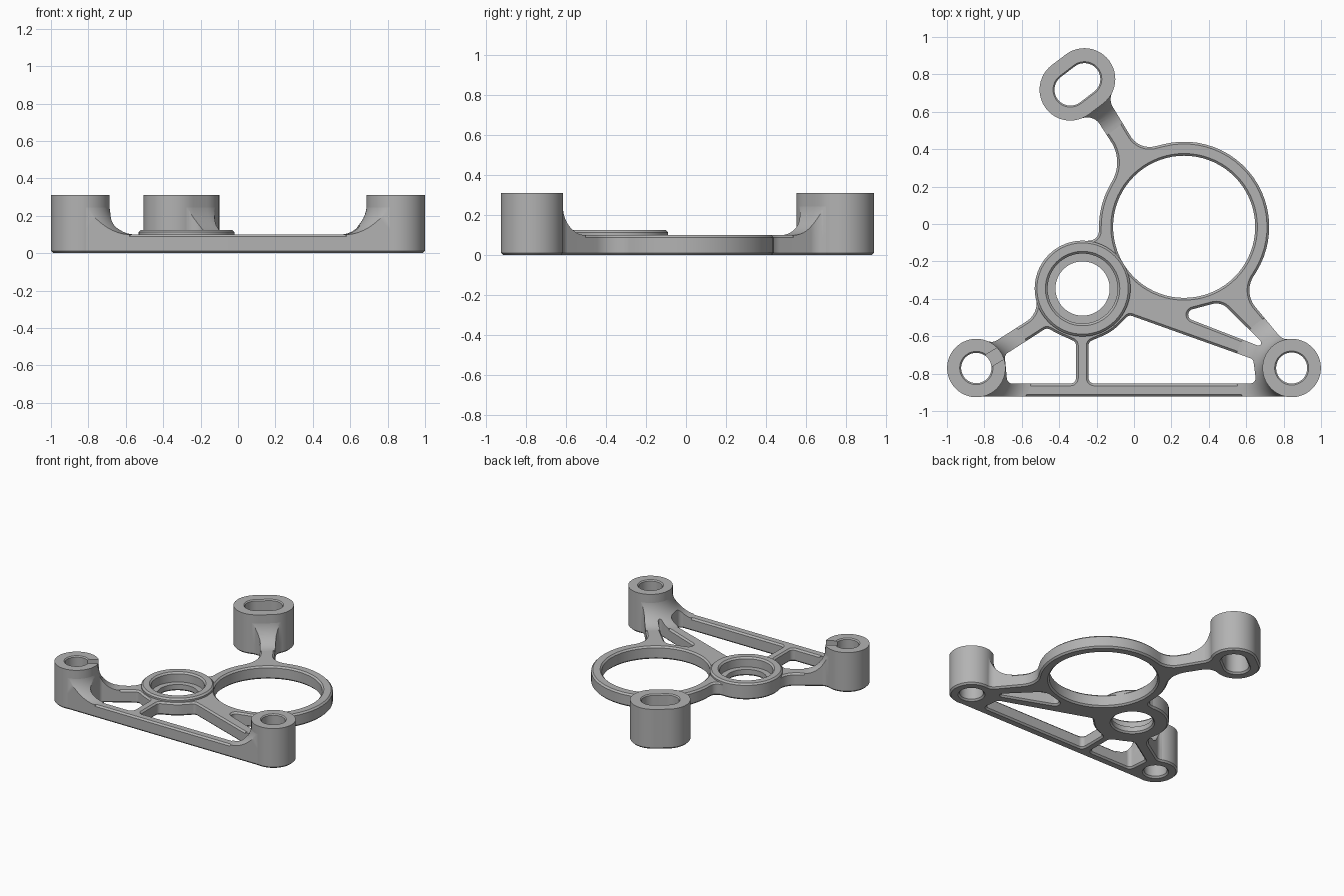
import bpy
import bmesh
import math
from mathutils import Vector

old = bpy.data.objects.get("Cube")
if old:
    bpy.data.objects.remove(old, do_unlink=True)

# One plain metal colour
metal = bpy.data.materials.new("grey_metal")
metal.use_nodes = True
metal.diffuse_color = (0.45, 0.45, 0.45, 1)
metal.node_tree.nodes["Principled BSDF"].inputs["Base Color"].default_value = metal.diffuse_color

TAU = math.tau
CHAMFER = 0.012
THICK = 0.10      # plate thickness
TALL = 0.31       # boss height
ARC_STEPS = 24


def polar(c, r, a):
    return Vector((c[0] + r * math.cos(a), c[1] + r * math.sin(a)))


def contour(chain, grow=0.0):
    """Closed outline: tangent chain of circles (x, y, r), r < 0 bends inward."""
    if len(chain) == 1:
        x, y, r = chain[0]
        return [polar((x, y), r + grow, TAU * i / 72) for i in range(72)]
    normals = []
    for a, b in zip(chain, chain[1:] + chain[:1]):
        d = Vector(b[:2]) - Vector(a[:2])
        k = max(-1.0, min(1.0, (a[2] - b[2]) / d.length))
        normals.append(math.atan2(d.y, d.x) - math.acos(k))
    points = []
    for i, (x, y, r) in enumerate(chain):
        start, sign = normals[i - 1], math.copysign(1, r)
        sweep = (sign * (normals[i] - start)) % TAU
        if sweep > 5.9:
            sweep = 0.01
        points += [polar((x, y), r + grow, start + sign * sweep * s / ARC_STEPS)
                   for s in range(ARC_STEPS + 1)]
    return points


def loft(name, walls):
    """Solid from walls (chain, [(grow, z), ...]); ends are capped flat."""
    bm = bmesh.new()
    caps = ([], [])
    for chain, levels in walls:
        rings = [[bm.verts.new((p.x, p.y, z)) for p in contour(chain, g)] for g, z in levels]
        n = len(rings[0])
        for low, high in zip(rings, rings[1:]):
            for i in range(n):
                j = (i + 1) % n
                bm.faces.new((low[i], low[j], high[j], high[i]))
        for cap, ring in zip(caps, (rings[0], rings[-1])):
            cap += [bm.edges.get((ring[i], ring[(i + 1) % n])) for i in range(n)]
    for cap, up in zip(caps, (-1, 1)):
        bmesh.ops.triangle_fill(bm, edges=cap, use_beauty=True, normal=(0, 0, up))
    bmesh.ops.remove_doubles(bm, verts=bm.verts[:], dist=0.00002)
    bmesh.ops.recalc_face_normals(bm, faces=bm.faces[:])
    mesh = bpy.data.meshes.new(name)
    bm.to_mesh(mesh)
    bm.free()
    mesh.materials.append(metal)
    ob = bpy.data.objects.new(name, mesh)
    bpy.context.collection.objects.link(ob)
    return ob


def boolean(ob, tool, operation):
    mod = ob.modifiers.new("cut", 'BOOLEAN')
    mod.object, mod.operation, mod.solver = tool, operation, 'EXACT'
    graph = bpy.context.evaluated_depsgraph_get()
    mesh = bpy.data.meshes.new_from_object(ob.evaluated_get(graph))
    ob.modifiers.clear()
    ob.data = mesh


def sides(bottom, top, inset):
    """Wall levels with a chamfer at both ends; inset < 0 for holes."""
    s = math.copysign(CHAMFER, inset)
    return [(-s, bottom), (0, bottom + CHAMFER), (0, top - CHAMFER), (-s, top)]


def resized(chain, grow):
    return [(x, y, r + grow) for x, y, r in chain]


# Shared shapes
ring = (0.268, -0.015, 0.455)
collar = (-0.275, -0.345, 0.25)
collar_bend = (-0.275, -0.345, -0.275)
bosses = {
    "right_boss": [(-0.843, -0.77, 0.156)],
    "left_boss": [(0.843, -0.77, 0.156)],
    "rear_slot_boss": [(-0.265, 0.775, 0.165), (-0.34, 0.718, 0.165)],
}
bore_shrink = {"right_boss": 0.075, "left_boss": 0.073, "rear_slot_boss": 0.08}

# Plate outline, counter-clockwise from the left boss
outline = [
    (0.843, -0.77, 0.153), (0.82, -0.556, -0.06), (0.757, -0.355, -0.14),
    ring, (0.084, 0.532, -0.12), (-0.045, 0.667, -0.08),
    (-0.265, 0.775, 0.162), (-0.34, 0.718, 0.162), (-0.25, 0.49, -0.08),
    (-0.29, 0.33, -0.2), ring, (-0.238, -0.038, -0.05), collar,
    (-0.64, -0.42, -0.12), (-0.76, -0.58, -0.05), (-0.843, -0.77, 0.153),
]
windows = [
    [(-0.65, -0.823, 0.03), (-0.34, -0.823, 0.03), (-0.34, -0.65, 0.03), collar_bend,
     (-0.465, -0.59, 0.03), (-0.66, -0.715, 0.03)],
    [(-0.213, -0.823, 0.03), (0.62, -0.823, 0.03), (0.61, -0.745, 0.03),
     (-0.02, -0.515, 0.025), collar_bend, (-0.213, -0.65, 0.03)],
    [(0.32, -0.485, 0.03), (0.665, -0.635, 0.015), (0.44, -0.51, 0.085)],
    [(ring[0], ring[1], 0.38)],
]
sockets = [resized(c, -0.05) for c in bosses.values()] + [[collar[:2] + (0.22,)]]

# Flat plate with ring, arms and windows
parts = [loft("bracket_plate",
              [(outline, sides(0, THICK, 1))]
              + [(w, sides(0, THICK, -1)) for w in windows]
              + [(s, [(0, 0), (0, THICK)]) for s in sockets])]

# Raised collar with a counterbored hole
top = 0.125
parts.append(loft("collar", [
    ([collar[:2] + (0.256,)], sides(0, top, 1)),
    ([collar[:2] + (0.145,)], [(CHAMFER, 0), (0, CHAMFER), (0, 0.05), (0.042, 0.05),
                               (0.042, top - CHAMFER), (0.042 + CHAMFER, top)]),
]))

# Bosses, each with a curved ramp that follows the arms
blank = loft("arm_prism", [(c, [(0, THICK - CHAMFER), (0, 0.4)])
                           for c in [outline] + windows + sockets])
REACH, RISE = 0.15, 0.17
ramp = [(REACH, THICK - 0.03)]
for i in range(13):
    t = i / 12 * math.pi / 2
    ramp.append((REACH * (1 - math.sin(t)) - 0.002, THICK + RISE * (1 - math.cos(t))))
for name, chain in bosses.items():
    bore = resized(chain, -bore_shrink[name])
    parts.append(loft(name, [
        (chain, [(-CHAMFER, 0), (0, CHAMFER), (0, TALL)]),
        (bore, [(CHAMFER, 0), (0, CHAMFER), (0, TALL - 0.008), (0.008, TALL)]),
    ]))
    flare = loft(name + "_ramp", [(chain, ramp)])
    boolean(flare, blank, 'INTERSECT')
    parts.append(flare)
bpy.data.objects.remove(blank, do_unlink=True)

# Shallow notch through the rim of the right boss
hub = bosses["right_boss"][0]
aim = math.radians(31)
notch_path = [polar(hub, 0.06, aim)[:] + (0.035,), polar(hub, 0.25, aim)[:] + (0.035,)]
notch = loft("notch_cutter", [(notch_path, [(0, 0.272), (0, 0.4)])])
boolean(bpy.data.objects["right_boss"], notch, 'DIFFERENCE')
bpy.data.objects.remove(notch, do_unlink=True)

# Smooth curved walls, keep crisp edges
bpy.ops.object.select_all(action='DESELECT')
for ob in parts:
    ob.select_set(True)
bpy.context.view_layer.objects.active = parts[0]
bpy.ops.object.shade_smooth_by_angle(angle=math.radians(30))
